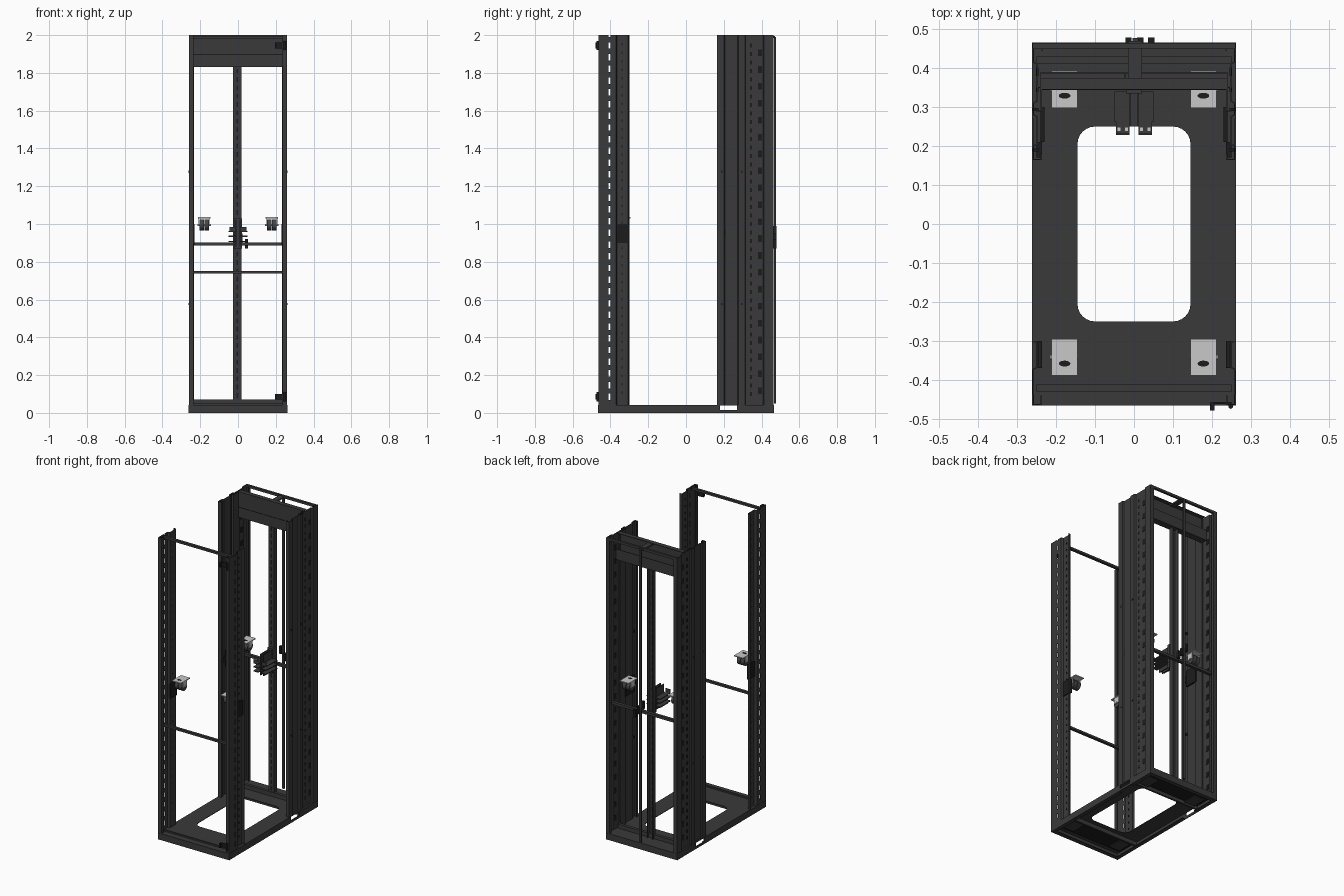
import bpy, bmesh, math
from mathutils import Matrix, Vector

cube = bpy.data.objects.get("Cube")
if cube:
    bpy.data.objects.remove(cube, do_unlink=True)


def material(name, r, g, b):
    m = bpy.data.materials.new(name)
    m.use_nodes = True
    m.diffuse_color = (r, g, b, 1)
    m.node_tree.nodes["Principled BSDF"].inputs["Base Color"].default_value = (r, g, b, 1)
    return m


STEEL = material("charcoal steel", 0.042, 0.042, 0.042)
BLACK = material("black", 0.012, 0.012, 0.012)
ZINC = material("bright zinc", 0.58, 0.58, 0.58)
RUBBER = material("dark grey rubber", 0.06, 0.06, 0.06)


def finish(name, bm, mat, mirror=False, thick=0):
    bmesh.ops.recalc_face_normals(bm, faces=bm.faces)
    me = bpy.data.meshes.new(name)
    bm.to_mesh(me)
    bm.free()
    me.materials.append(mat)
    ob = bpy.data.objects.new(name, me)
    bpy.context.scene.collection.objects.link(ob)
    if thick:
        s = ob.modifiers.new("sheet", "SOLIDIFY")
        s.thickness, s.offset = thick, 0
    if mirror:
        ob.modifiers.new("mirror", "MIRROR")
    return ob


def add_box(bm, x0, x1, y0, y1, z0, z1):
    c = Vector((x0 + x1, y0 + y1, z0 + z1)) / 2
    size = Matrix.Diagonal((x1 - x0, y1 - y0, z1 - z0, 1))
    bmesh.ops.create_cube(bm, size=1, matrix=Matrix.Translation(c) @ size)


def boxes(name, mat, items, mirror=False):
    bm = bmesh.new()
    for b in items:
        add_box(bm, *b)
    return finish(name, bm, mat, mirror)


def sheet(name, path, z0, z1, mirror=True, thick=0.004):
    """Folded sheet: an open plan outline pulled upward."""
    bm = bmesh.new()
    vs = [bm.verts.new((x, y, z0)) for x, y in path]
    edges = [bm.edges.new(p) for p in zip(vs, vs[1:])]
    up = bmesh.ops.extrude_edge_only(bm, edges=edges)["geom"]
    for v in up:
        if isinstance(v, bmesh.types.BMVert):
            v.co.z = z1
    return finish(name, bm, STEEL, mirror, thick)


def cylinder(name, mat, centre, radius, depth, axis="Z", sides=20, mirror=False):
    bm = bmesh.new()
    rot = {"X": Matrix.Rotation(math.pi / 2, 4, "Y"),
           "Y": Matrix.Rotation(math.pi / 2, 4, "X"), "Z": Matrix()}[axis]
    bmesh.ops.create_cone(bm, cap_ends=True, segments=sides, radius1=radius, radius2=radius,
                          depth=depth, matrix=Matrix.Translation(centre) @ rot)
    return finish(name, bm, mat, mirror)


# Base deck with a rounded opening, bridged ring by ring
def rounded(hx, hy, r, n=6):
    pts = []
    for k, (sx, sy) in enumerate(((1, 1), (-1, 1), (-1, -1), (1, -1))):
        for i in range(n + 1):
            a = (k + i / n) * math.pi / 2
            pts.append((sx * (hx - r) + r * math.cos(a), sy * (hy - r) + r * math.sin(a)))
    return pts


bm = bmesh.new()
rings = [[bm.verts.new((x, y, 0.041)) for x, y in rounded(*dims)]
         for dims in ((0.145, 0.25, 0.045), (0.259, 0.463, 0.001))]
count = len(rings[0])
for i in range(count):
    j = (i + 1) % count
    bm.faces.new((rings[0][i], rings[0][j], rings[1][j], rings[1][i]))
finish("base_deck", bm, STEEL, thick=0.004)

# Base skirt with a see-through side slot
boxes("base_sides", STEEL, [
    (0.256, 0.261, -0.465, 0.18, 0, 0.043), (0.256, 0.261, 0.27, 0.465, 0, 0.043),
    (0.256, 0.261, 0.18, 0.27, 0, 0.016),
    (0.235, 0.258, -0.465, 0.17, 0, 0.004), (0.235, 0.258, 0.28, 0.465, 0, 0.004)], True)
boxes("base_ends", STEEL, [(-0.26, 0.26, s * 0.463 - 0.002, s * 0.463 + 0.002, 0, 0.043) for s in (-1, 1)]
      + [(-0.26, 0.26, s * 0.45 - 0.013, s * 0.45 + 0.013, 0, 0.004) for s in (-1, 1)])
boxes("base_underside_ribs", STEEL, [(-0.255, 0.255, s * 0.285 - 0.006, s * 0.285 + 0.006, 0.012, 0.039)
                                     for s in (-1, 1)])
boxes("base_mounting_pads", STEEL, [(0.14, 0.22, s * 0.35 - 0.05, s * 0.35 + 0.05, 0.018, 0.024)
                                    for s in (-1, 1)], True)
boxes("base_underside_panels", BLACK, [(-0.25, 0.25, s * 0.36 - 0.07, s * 0.36 + 0.07, 0.034, 0.038)
                                       for s in (-1, 1)])

# Front posts, with a ladder of open slots between two folded sheets
sheet("front_post_outer", [(0.238, -0.44), (0.238, -0.463), (0.258, -0.463), (0.258, -0.41)], 0.04, 2)
sheet("front_post_inner", [(0.258, -0.40), (0.258, -0.372), (0.243, -0.366), (0.243, -0.305),
                           (0.258, -0.302)], 0.04, 2)
bm = bmesh.new()
z = 0.04
while z < 1.99:
    add_box(bm, 0.256, 0.26, -0.411, -0.399, z, min(z + 0.028, 2))
    z += 0.062
finish("front_post_slot_webs", bm, STEEL, True)
boxes("front_post_holes", BLACK, [(0.2405, 0.2455, -0.342, -0.336, 0.1 + i * 0.045, 0.112 + i * 0.045)
                                  for i in range(42)], True)

# Front cross bars
boxes("front_cross_bars", STEEL, [(-0.25, 0.25, -0.43, -0.412, z, z + 0.014) for z in (0.738, 1.982)])
boxes("front_base_rail", STEEL, [(-0.24, 0.24, -0.425, -0.415, 0.04, 0.052)])

# Rear posts: stepped outer skin and an inner mounting channel
sheet("rear_post_skin", [(0.238, 0.18), (0.238, 0.165), (0.258, 0.165), (0.258, 0.20), (0.248, 0.205),
                         (0.248, 0.275), (0.258, 0.28), (0.258, 0.31), (0.248, 0.315),
                         (0.248, 0.41), (0.258, 0.415), (0.258, 0.463), (0.236, 0.463),
                         (0.236, 0.445)], 0.04, 2)
sheet("rear_post_channel", [(0.25, 0.29), (0.238, 0.29), (0.238, 0.35), (0.25, 0.35)], 0.04, 2)
boxes("rear_post_slots", BLACK, [(0.2445, 0.2515, 0.38, 0.402, 0.1 + i * 0.0895, 0.135 + i * 0.0895)
                                 for i in range(21)], True)
boxes("rear_post_holes", BLACK, [(0.2445, 0.2515, 0.338, 0.35, 0.09 + i * 0.045, 0.11 + i * 0.045)
                                 for i in range(42)], True)
boxes("rear_post_bolts", BLACK, [(0.2445, 0.2615, y, y + 0.008, z, z + 0.012)
                                 for y in (0.186, 0.29) for z in (0.57, 1.27)], True)

# Header between the rear posts
boxes("header_panel", STEEL, [(-0.24, 0.24, 0.345, 0.349, 1.83, 2), (-0.24, 0.24, 0.345, 0.375, 1.996, 2),
                              (-0.24, 0.24, 0.345, 0.39, 1.83, 1.834),
                              (-0.24, 0.24, 0.386, 0.39, 1.83, 1.9)])
boxes("header_seam", BLACK, [(-0.24, 0.24, 0.3435, 0.346, 1.895, 1.899)])
boxes("rear_top_bar", STEEL, [(-0.26, 0.26, 0.45, 0.464, 1.984, 2)])
boxes("rear_top_tie", STEEL, [(-0.015, 0.02, 0.36, 0.47, 1.985, 1.995)])
boxes("rear_base_rail", STEEL, [(-0.24, 0.24, 0.35, 0.37, 0.04, 0.07)])

# Centre post with a row of slots, and the latch rod behind it
sheet("centre_post", [(-0.024, 0.385), (-0.024, 0.355), (0.016, 0.355), (0.016, 0.385)], 0.04, 1.84, False)
boxes("centre_post_slots", BLACK, [(-0.009, 0.001, 0.352, 0.358, 0.08 + i * 0.044, 0.105 + i * 0.044)
                                   for i in range(40)])
boxes("latch_rod", STEEL, [(-0.004, 0.012, 0.466, 0.477, 0.05, 1.99)])
boxes("latch_fittings", BLACK, [(x, x + 0.016, 0.46, 0.479, z, z + 0.05)
                                for x, z in ((-0.022, 0.94), (0.008, 0.9), (0.036, 0.87))])

# Rear cross bar and side brackets
boxes("rear_cross_bar", STEEL, [(-0.25, 0.25, 0.41, 0.43, 0.885, 0.902)])
boxes("side_brackets", BLACK, [(0.23, 0.24, 0.21, 0.30, 0.89, 1.0), (0.236, 0.25, 0.17, 0.21, 0.93, 0.97),
                               (0.236, 0.25, -0.37, -0.3, 0.9, 1.0)], True)

# Cable hooks on the centre post
boxes("hook_backplate", STEEL, [(-0.02, 0.02, 0.335, 0.355, 0.87, 1.03)])
boxes("hook_plates", STEEL, [(0.008, 0.05, 0.262, 0.34, z, z + 0.006) for z in (0.905, 0.932, 0.958)]
      + [(0.011, 0.046, 0.228, 0.262, z, z + 0.006) for z in (0.905, 0.932, 0.958)]
      + [(0.008, 0.013, 0.25, 0.35, 0.88, 1.02), (0.011, 0.046, 0.228, 0.232, 0.958, 0.985)], True)
boxes("hook_holes", ZINC, [(x, x + 0.008, 0.238, 0.247, 0.963, 0.965) for x in (0.015, 0.034)], True)

# Casters: zinc plate and fork with twin dark wheels
for label, cy in (("front", -0.342), ("rear", 0.345)):
    boxes(label + "_caster_plates", ZINC, [(0.145, 0.211, cy - 0.047, cy + 0.047, 1.03, 1.036)], True)
    boxes(label + "_caster_forks", ZINC, [(0.148, 0.152, cy - 0.02, cy + 0.02, 0.99, 1.03),
                                          (0.206, 0.21, cy - 0.02, cy + 0.02, 0.99, 1.03)], True)
    for x in (0.165, 0.193):
        cylinder(label + "_caster_wheel", RUBBER, (x, cy, 0.995), 0.029, 0.024, "X", 24, True)
    cylinder(label + "_caster_axle", ZINC, (0.179, cy, 0.995), 0.006, 0.072, "X", 12, True)
    hole_y = cy - 0.016
    hole = cylinder(label + "_caster_hole", BLACK, (0, 0, 0), 0.015, 0.002, "Z", 20, True)
    for v in hole.data.vertices:
        v.co = (v.co.x + 0.178, v.co.y * 0.5 + hole_y, v.co.z + 1.0365)

# Front hinge pins
for z in (0.07, 1.93):
    boxes("hinge_block", BLACK, [(0.195, 0.207, -0.478, -0.458, z, z + 0.03),
                                 (0.2, 0.25, -0.462, -0.457, z, z + 0.03)])
    cylinder("hinge_pin", BLACK, (0.248, -0.468, z + 0.015), 0.006, 0.05, "Z", 12)
